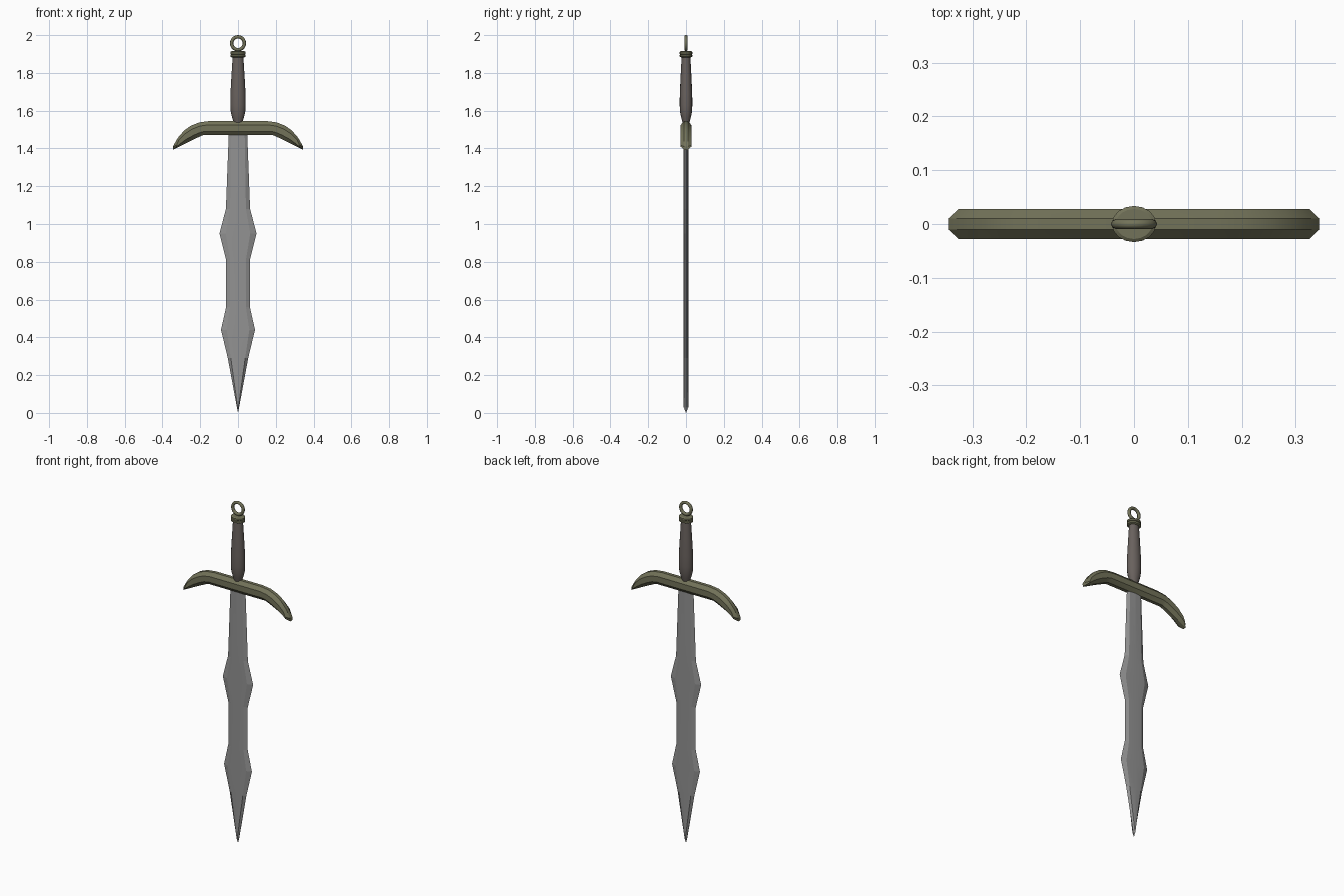
import bpy, bmesh
from math import sin, cos, pi, radians

if "Cube" in bpy.data.objects:
    bpy.data.objects.remove(bpy.data.objects["Cube"])


def material(name, color):
    m = bpy.data.materials.new(name)
    m.diffuse_color = (*color, 1)
    m.use_nodes = True
    bsdf = m.node_tree.nodes["Principled BSDF"]
    bsdf.inputs["Base Color"].default_value = (*color, 1)
    return m


steel = material("grey steel", (0.29, 0.29, 0.29))
brass = material("olive brass", (0.17, 0.17, 0.1))
leather = material("brown leather", (0.14, 0.12, 0.11))


def finish(obj, mat, angle):
    obj.data.materials.append(mat)
    bpy.ops.object.select_all(action="DESELECT")
    obj.select_set(True)
    bpy.context.view_layer.objects.active = obj
    bpy.ops.object.shade_smooth_by_angle(angle=radians(angle))


def loft(name, rings, mat, angle=30):
    """Skin a list of equal-length point rings and cap both ends."""
    bm = bmesh.new()
    loops = [[bm.verts.new(p) for p in ring] for ring in rings]
    n = len(loops[0])
    for a, b in zip(loops, loops[1:]):
        for i in range(n):
            j = (i + 1) % n
            bm.faces.new((a[i], a[j], b[j], b[i]))
    bm.faces.new(loops[0])
    bm.faces.new(loops[-1])
    bmesh.ops.remove_doubles(bm, verts=bm.verts, dist=0.0001)
    bmesh.ops.recalc_face_normals(bm, faces=bm.faces)
    mesh = bpy.data.meshes.new(name)
    bm.to_mesh(mesh)
    bm.free()
    obj = bpy.data.objects.new(name, mesh)
    bpy.context.collection.objects.link(obj)
    finish(obj, mat, angle)


def turned(name, profile, mat, angle=40, sides=16, depth=0.82):
    """Oval turned part from (radius, z) pairs."""
    turns = [2 * pi * i / sides for i in range(sides)]
    loft(name, [[(r * cos(t), r * depth * sin(t), z) for t in turns]
                for r, z in profile], mat, angle)


# Blade: z, half width, half width of the raised flat
blade = [(1.5, 0.048, 0.035), (1.08, 0.064, 0.042), (0.95, 0.098, 0.065),
         (0.81, 0.063, 0.042), (0.56, 0.063, 0.042), (0.44, 0.09, 0.06),
         (0.29, 0.054, 0.038), (0.03, 0.006, 0.002)]
rings = []
for z, w, f in blade:
    rings.append([(w, 0, z), (f, 0.01, z), (0, 0.012, z), (-f, 0.01, z),
                  (-w, 0, z), (-f, -0.01, z), (0, -0.012, z), (f, -0.01, z)])
rings.append([(0, 0, 0)] * 8)


# Tip ring collapses to a point, so close it after welding
def build_blade():
    bm = bmesh.new()
    loops = [[bm.verts.new(p) for p in ring] for ring in rings[:-1]]
    tip = bm.verts.new(rings[-1][0])
    for i in range(8):
        j = (i + 1) % 8
        for a, b in zip(loops, loops[1:]):
            bm.faces.new((a[i], a[j], b[j], b[i]))
        bm.faces.new((loops[-1][i], loops[-1][j], tip))
    bm.faces.new(loops[0])
    bmesh.ops.recalc_face_normals(bm, faces=bm.faces)
    mesh = bpy.data.meshes.new("blade")
    bm.to_mesh(mesh)
    bm.free()
    obj = bpy.data.objects.new("blade", mesh)
    bpy.context.collection.objects.link(obj)
    finish(obj, steel, 5)


build_blade()

# Crossguard: outer (x, z) and inner (x, z) outline pairs for one arm
arm = [((0.15, 1.545), (0.185, 1.47)), ((0.205, 1.538), (0.2, 1.464)),
       ((0.25, 1.52), (0.23, 1.45)), ((0.285, 1.495), (0.265, 1.433)),
       ((0.318, 1.457), (0.3, 1.415)), ((0.345, 1.41), (0.345, 1.392))]


def guard_ring(index, side):
    (ox, oz), (ix, iz) = arm[index]
    last = index == len(arm) - 1

    def wide(t):
        x, z = ox + (ix - ox) * t, oz + (iz - oz) * t
        return (x - 0.02, z + 0.012) if last else (x, z)

    upper, lower = wide(0.27), wide(0.72)
    half = [(ox, oz, 0.01), (*upper, 0.028), (*lower, 0.028), (ix, iz, 0.01)]
    pts = [(x, y, z) for x, z, y in half]
    pts += [(x, -y, z) for x, z, y in reversed(half)]
    return [(side * x, y, z) for x, y, z in pts]


order = range(len(arm))
loft("crossguard", [guard_ring(i, -1) for i in reversed(order)]
     + [guard_ring(i, 1) for i in order], brass, 25)

# Grip, pommel collar and hanging ring
turned("grip", [(0.02, 1.53), (0.03, 1.56), (0.038, 1.59), (0.041, 1.63),
                (0.04, 1.69), (0.035, 1.78), (0.028, 1.89)], leather)
turned("pommel_collar", [(0.032, 1.882), (0.041, 1.886), (0.041, 1.895),
                         (0.036, 1.898), (0.041, 1.901), (0.041, 1.911),
                         (0.034, 1.915)], brass, 25)
bpy.ops.mesh.primitive_torus_add(major_segments=20, minor_segments=8,
                                 major_radius=0.034, minor_radius=0.009,
                                 location=(0, 0, 1.957), rotation=(pi / 2, 0, 0))
ring = bpy.context.object
ring.name = "pommel_ring"
finish(ring, brass, 50)
